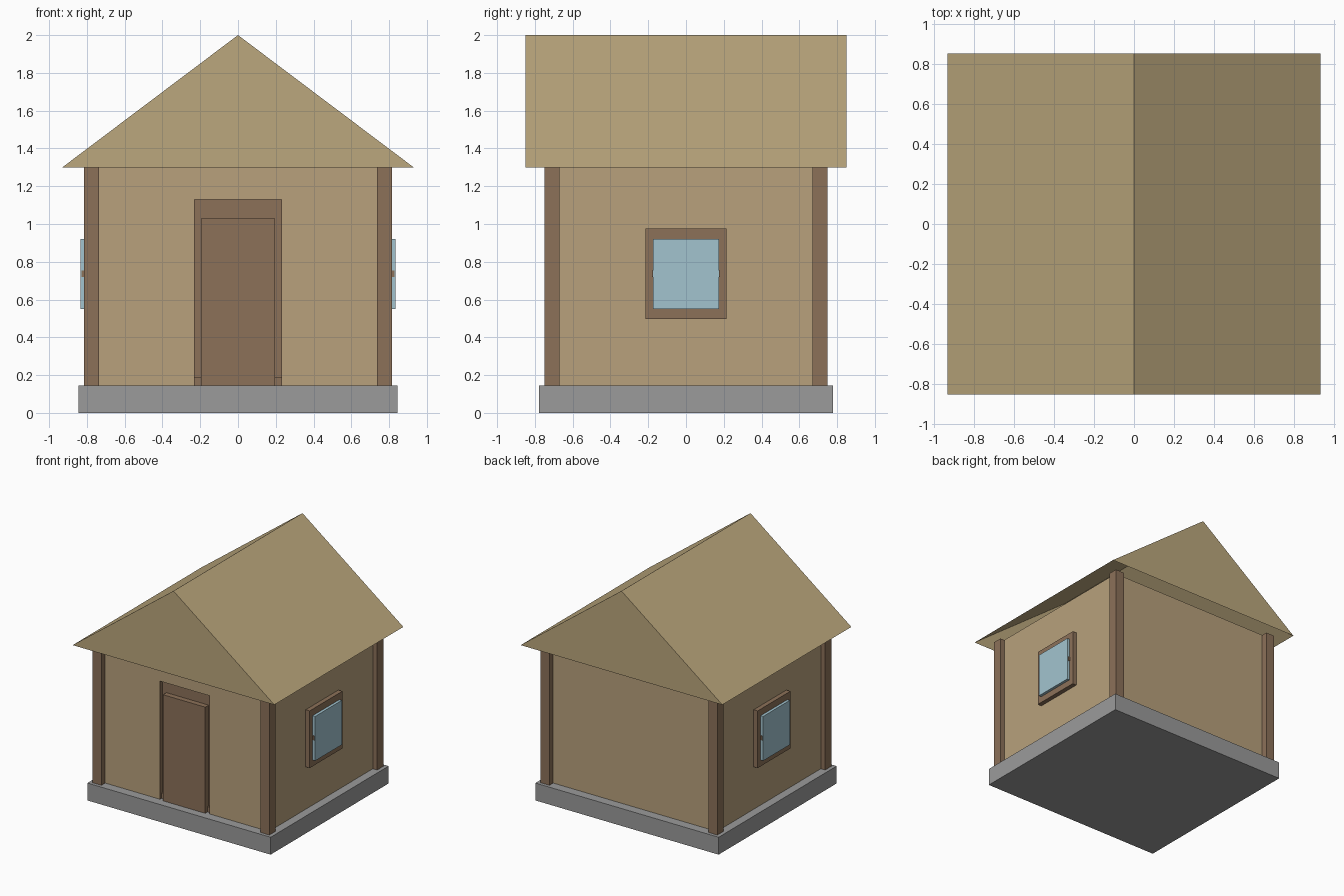
import bpy
import bmesh

cube = bpy.data.objects.get("Cube")
if cube:
    bpy.data.objects.remove(cube, do_unlink=True)


def linear(c):
    return c / 12.92 if c <= 0.04045 else ((c + 0.055) / 1.055) ** 2.4


def material(name, r, g, b):
    mat = bpy.data.materials.new(name)
    mat.use_nodes = True
    color = (linear(r / 255), linear(g / 255), linear(b / 255), 1)
    mat.diffuse_color = color
    mat.node_tree.nodes["Principled BSDF"].inputs["Base Color"].default_value = color
    return mat


PLASTER = material("tan plaster", 184, 161, 124)
THATCH = material("straw roof", 187, 167, 125)
WOOD = material("brown wood", 140, 113, 89)
STONE = material("grey stone", 155, 155, 155)
GLASS = material("pale blue glass", 162, 196, 207)


def add_object(name, bm, mat):
    bmesh.ops.recalc_face_normals(bm, faces=bm.faces)
    mesh = bpy.data.meshes.new(name)
    bm.to_mesh(mesh)
    bm.free()
    mesh.materials.append(mat)
    obj = bpy.data.objects.new(name, mesh)
    bpy.context.collection.objects.link(obj)
    return obj


def box(name, mat, x, y, z):
    """Box spanning the given (low, high) ranges."""
    bm = bmesh.new()
    bmesh.ops.create_cube(bm, size=1)
    for v in bm.verts:
        v.co = [r[0] if c < 0 else r[1] for c, r in zip(v.co, (x, y, z))]
    return add_object(name, bm, mat)


FLOOR, EAVE, RIDGE = 0.145, 1.3, 2.0
WALL_X, WALL_Y = 0.775, 0.70
RECESS_Y = -0.66
DOORWAY, DOORWAY_TOP = 0.233, 1.13

# Stone plinth
box("plinth", STONE, (-0.845, 0.845), (-0.777, 0.777), (0, FLOOR))

# Walls: a main block, with front slabs leaving the doorway recess
box("main_walls", PLASTER, (-WALL_X, WALL_X), (RECESS_Y, WALL_Y), (FLOOR, EAVE))
for side, x in (("right", (-WALL_X, -DOORWAY)), ("left", (DOORWAY, WALL_X))):
    box(f"front_wall_{side}", PLASTER, x, (-WALL_Y, RECESS_Y), (FLOOR, EAVE))
box("front_wall_lintel", PLASTER, (-DOORWAY, DOORWAY), (-WALL_Y, RECESS_Y),
    (DOORWAY_TOP, EAVE))

# Doorway lining, threshold and door
box("doorway_back", WOOD, (-DOORWAY, DOORWAY), (RECESS_Y - 0.005, RECESS_Y),
    (FLOOR, DOORWAY_TOP))
for side, s in (("right", -1), ("left", 1)):
    x = sorted((s * DOORWAY, s * (DOORWAY - 0.004)))
    box(f"door_jamb_{side}", WOOD, x, (-WALL_Y - 0.002, RECESS_Y), (FLOOR, DOORWAY_TOP))
box("threshold", WOOD, (-DOORWAY, DOORWAY), (RECESS_Y - 0.02, RECESS_Y), (FLOOR, 0.19))
box("door", WOOD, (-0.195, 0.195), (-0.71, RECESS_Y), (FLOOR, 1.03))

# Corner posts
for x_name, sx in (("right", -1), ("left", 1)):
    for y_name, sy in (("front", -1), ("back", 1)):
        box(f"{y_name}_{x_name}_post", WOOD, sorted((sx * 0.735, sx * 0.815)),
            sorted((sy * 0.67, sy * 0.75)), (FLOOR, EAVE))

# Side windows
for side, s in (("right", -1), ("left", 1)):
    def out(depth):
        return sorted((s * (WALL_X - 0.02), s * depth))
    box(f"{side}_window_frame", WOOD, out(0.812), (-0.215, 0.215), (0.498, 0.975))
    box(f"{side}_window_pane", GLASS, out(0.835), (-0.175, 0.175), (0.55, 0.92))
    box(f"{side}_window_bar", WOOD, out(0.828), (-0.18, 0.18), (0.72, 0.755))

# Gabled roof, an open shell with no floor
bm = bmesh.new()
gables = []
for y in (-0.85, 0.85):
    gable = [bm.verts.new((x, y, z)) for x, z in
             ((-0.93, EAVE), (0, RIDGE), (0.93, EAVE))]
    bm.faces.new(gable)
    gables.append(gable)
front, back = gables
for i in range(2):
    bm.faces.new((front[i], front[i + 1], back[i + 1], back[i]))
add_object("roof", bm, THATCH)
